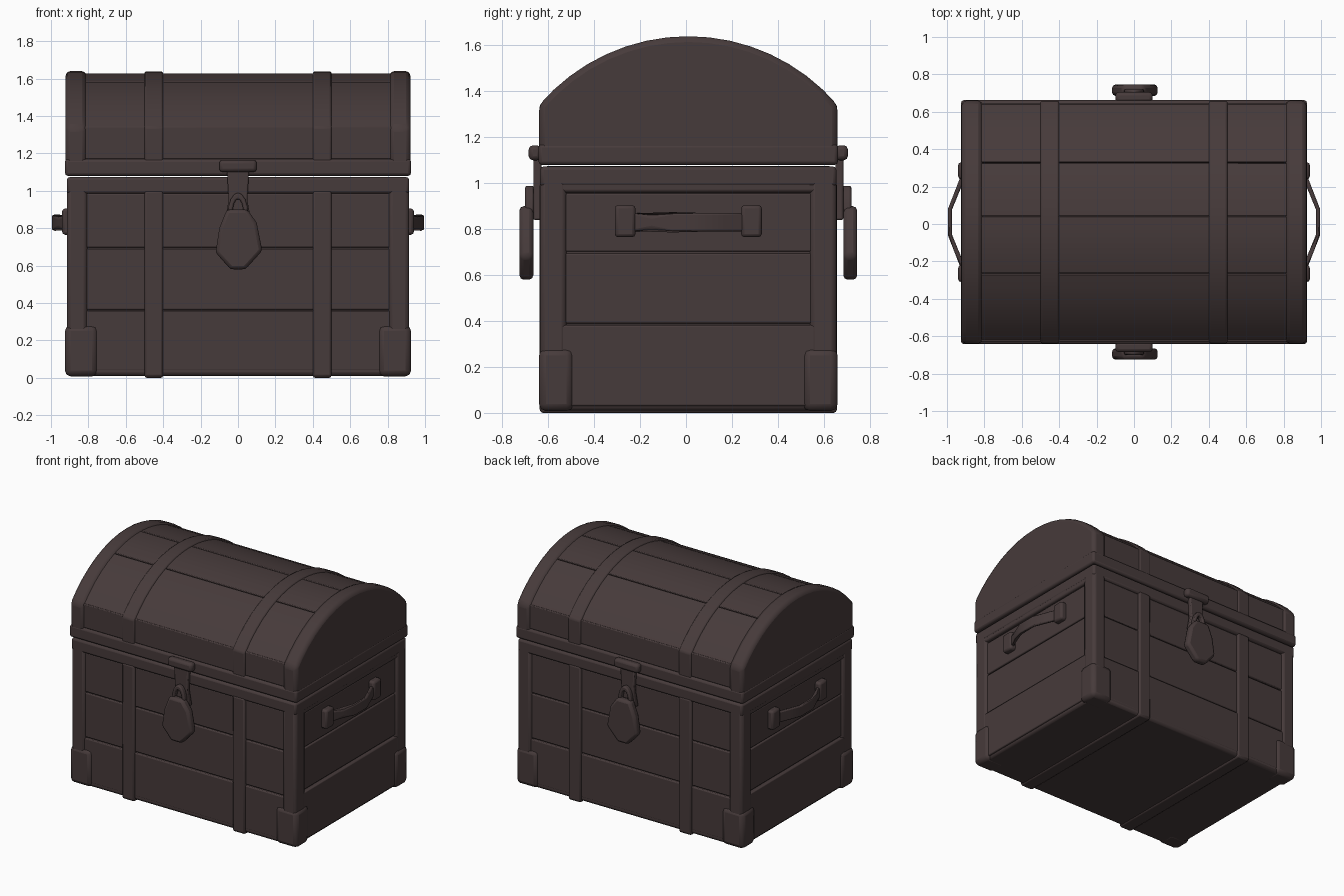
import bpy, bmesh, math
from mathutils import Vector

cube = bpy.data.objects.get("Cube")
if cube:
    bpy.data.objects.remove(cube)

wood = bpy.data.materials.new("dark_brown_wood")
wood.use_nodes = True
COLOUR = (0.062, 0.043, 0.043, 1)
wood.diffuse_color = COLOUR
shader = wood.node_tree.nodes["Principled BSDF"]
shader.inputs["Base Color"].default_value = COLOUR
shader.inputs["Roughness"].default_value = 0.9

CY = 0.01           # centre of the body in depth
W, D = 0.92, 0.65   # half width and half depth
parts = []


def prism(name, outline, axis, lo, hi, bevel=0.012):
    """Extrude an outline, given in the other two axes, from lo to hi."""
    def place(a, b, c):
        return {"x": (c, a, b), "y": (a, c, b), "z": (a, b, c)}[axis]
    bm = bmesh.new()
    face = bm.faces.new([bm.verts.new(place(a, b, lo)) for a, b in outline])
    new = bmesh.ops.extrude_face_region(bm, geom=[face])["geom"]
    shift = Vector(place(0, 0, hi - lo))
    bmesh.ops.translate(bm, vec=shift, verts=[g for g in new if isinstance(g, bmesh.types.BMVert)])
    bmesh.ops.recalc_face_normals(bm, faces=bm.faces)
    mesh = bpy.data.meshes.new(name)
    bm.to_mesh(mesh)
    bm.free()
    mesh.materials.append(wood)
    ob = bpy.data.objects.new(name, mesh)
    bpy.context.collection.objects.link(ob)
    if bevel:
        mod = ob.modifiers.new("Bevel", "BEVEL")
        mod.width, mod.segments = bevel, 2
        mod.limit_method, mod.angle_limit = "ANGLE", math.radians(35)
    parts.append(ob)
    return ob


def box(name, x, y, z, bevel=0.012):
    """Box from three (low, high) ranges; y is relative to the body centre."""
    y0, y1 = y[0] + CY, y[1] + CY
    return prism(name, [(x[0], y0), (x[1], y0), (x[1], y1), (x[0], y1)], "z", z[0], z[1], bevel)


def span(side, a, b):
    return tuple(sorted((side * a, side * b)))


# Lid arc geometry
R, ARC_Z = 0.854, 0.786
EDGE = math.asin(D / R)


def arc(a0, a1, inset, n):
    r = R - inset
    return [(CY + r * math.sin(a0 + (a1 - a0) * i / n),
             ARC_Z + r * math.cos(a0 + (a1 - a0) * i / n)) for i in range(n + 1)]


def lid_section(inset):
    h = D - inset
    a = math.asin(h / (R - inset))
    return [(CY - h, 1.09)] + arc(-a, a, inset, 16) + [(CY + h, 1.09)]


# Body core
box("body_core", (-0.885, 0.885), (-0.615, 0.615), (0.02, 1.075), 0)
box("bottom_board", (-0.90, 0.90), (-0.635, 0.635), (0.01, 0.10), 0.02)

# Wall planks
rows = [(0.04, 0.358), (0.364, 0.69), (0.697, 0.985)]
side_rows = [(0.03, 0.382), (0.39, 0.695), (0.702, 0.955)]
for s, face in ((-1, "front"), (1, "back")):
    for i, z in enumerate(rows):
        box(f"{face}_plank_{i}", (-0.85, 0.85), span(s, 0.60, 0.636 if i == 0 else 0.630), z, 0.007)
    for x in (-0.45, 0.45):
        box(f"{face}_strap", (x - 0.05, x + 0.05), span(s, 0.60, 0.648), (0.005, 1.0), 0.012)
for s, face in ((-1, "right"), (1, "left")):
    for i, z in enumerate(side_rows):
        box(f"{face}_plank_{i}", span(s, 0.86, 0.912 if i == 0 else 0.898), (-0.60, 0.60), z, 0.007)
    box(f"{face}_top_rail", span(s, 0.86, 0.912), (-0.6, 0.6), (0.96, 1.07))

# Floor straps under the chest
for x in (-0.45, 0.45):
    box("floor_strap", (x - 0.05, x + 0.05), (-0.645, 0.645), (0.0, 0.05))

# Corner posts and corner feet
for sx in (-1, 1):
    for sy in (-1, 1):
        box("corner_post", span(sx, 0.805, 0.915), span(sy, 0.53, 0.645), (0.02, 1.07), 0.022)
        box("corner_foot", span(sx, 0.75, 0.925), span(sy, 0.50, 0.65), (0.008, 0.28), 0.03)

# Rims where the lid meets the body
box("body_rim", (-0.915, 0.915), (-0.645, 0.645), (0.985, 1.073), 0.015)
box("lid_rim", (-0.925, 0.925), (-0.652, 0.652), (1.08, 1.17), 0.015)

# Lid core, end bands and straps
prism("lid_core", lid_section(0.025), "x", -0.90, 0.90, 0.01)
for s in (-1, 1):
    prism("lid_end_band", lid_section(0.0), "x", *span(s, 0.81, 0.922), 0.025)
    prism("lid_strap", lid_section(0.002), "x", *span(s, 0.40, 0.50), 0.01)

# Curved lid planks with narrow grooves between them
cuts = [-EDGE, -0.335, 0.035, 0.39, EDGE]
for i, (a0, a1) in enumerate(zip(cuts, cuts[1:])):
    a0, a1 = a0 + 0.003, a1 - 0.003
    prism(f"lid_plank_{i}", arc(a0, a1, 0.012, 5) + arc(a1, a0, 0.04, 5), "x", -0.85, 0.85, 0.005)
for s in (-1, 1):
    box("lid_lower_plank", (-0.85, 0.85), span(s, 0.60, 0.638), (1.17, 1.345), 0.006)

# Clasp and padlock, one in front and one behind
lock = [(-0.06, 0.90), (0.05, 0.90), (0.10, 0.83), (0.13, 0.68),
        (0.04, 0.58), (-0.04, 0.58), (-0.12, 0.67), (-0.10, 0.80)]
hasp = [(-0.06, 1.13), (0.06, 1.13), (0.05, 0.95), (0.07, 0.84), (-0.07, 0.84), (-0.05, 0.95)]
for s, face in ((-1, "front"), (1, "back")):
    box(f"{face}_hasp_hinge", (-0.10, 0.10), span(s, 0.64, 0.695), (1.10, 1.165), 0.018)
    prism(f"{face}_hasp_strap", hasp, "y", *sorted((CY + s * 0.64, CY + s * 0.675)), 0.008)
    body = prism(f"{face}_padlock", lock, "y", *sorted((CY + s * 0.675, CY + s * 0.735)), 0.018)
    # Shackle loop rising from the padlock through the hasp
    ring = [(0.055 * math.cos(math.pi * i / 8), 0.87 + 0.12 * math.sin(math.pi * i / 8)) for i in range(9)]
    hole = [(0.55 * x, 0.87 + 0.72 * (z - 0.87)) for x, z in reversed(ring)]
    prism(f"{face}_shackle", ring + hole, "y", *sorted((CY + s * 0.672, CY + s * 0.71)), 0.008)

# Bowed carrying handles with their mounts
bow = [(-0.25, 0.925), (-0.16, 0.96), (-0.07, 0.995), (0.07, 0.995), (0.16, 0.96), (0.25, 0.925)]
for s, face in ((-1, "right"), (1, "left")):
    outer = [(s * x, y + CY) for y, x in bow]
    inner = [(s * (x - 0.022), y * 0.95 + CY) for y, x in reversed(bow)]
    grip = prism(f"{face}_handle", outer + inner, "z", 0.785, 0.875, 0.008)
    # Narrow the grip towards one end
    for v in grip.data.vertices:
        k = 0.5 if -0.2 < v.co.y < -0.1 else 0.9
        v.co.z = 0.83 + (v.co.z - 0.83) * k
    for y in (-0.275, 0.275):
        box(f"{face}_handle_mount", span(s, 0.88, 0.94), (y - 0.045, y + 0.045), (0.765, 0.905), 0.015)

# Smooth shading with sharp edges kept
bpy.ops.object.select_all(action="DESELECT")
for ob in parts:
    ob.select_set(True)
bpy.context.view_layer.objects.active = parts[0]
bpy.ops.object.shade_smooth_by_angle(angle=math.radians(40))
